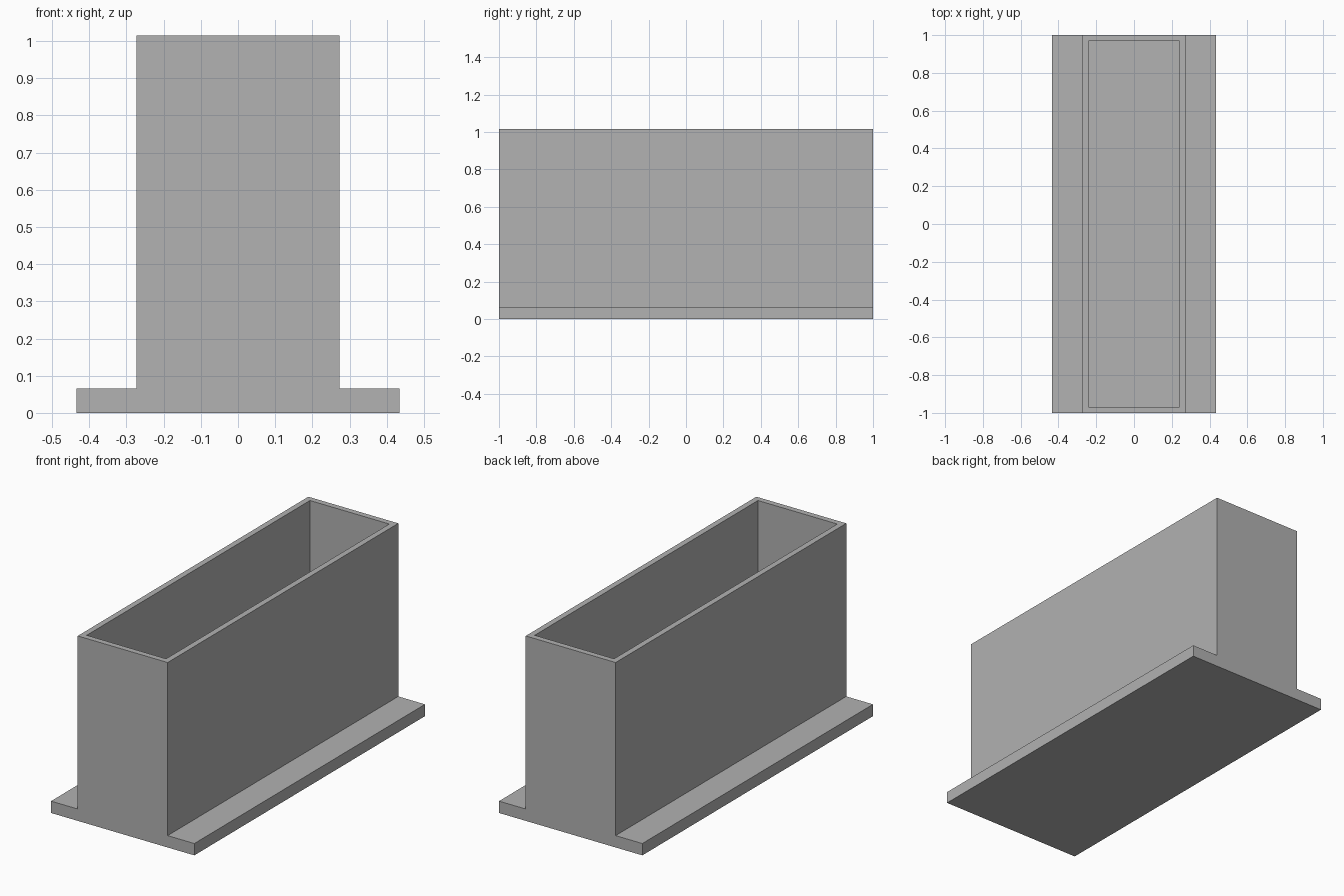
import bpy
import bmesh

# Remove the default cube
cube = bpy.data.objects.get("Cube")
if cube:
    bpy.data.objects.remove(cube, do_unlink=True)

BASE_X, BOX_X, HALF_Y = 0.435, 0.273, 1.0
BASE_Z, TOP_Z, WALL = 0.065, 1.015, 0.032

# Plain grey material
grey = bpy.data.materials.new("plain grey")
grey.use_nodes = True
colour = (0.445, 0.445, 0.445, 1)
grey.diffuse_color = colour
grey.node_tree.nodes["Principled BSDF"].inputs["Base Color"].default_value = colour

# Flanged body: stepped half profile, mirrored and extruded along y
half = [(BASE_X, 0), (BASE_X, BASE_Z), (BOX_X, BASE_Z), (BOX_X, TOP_Z)]
profile = half + [(-x, z) for x, z in reversed(half)]
bm = bmesh.new()
end = bm.faces.new([bm.verts.new((x, -HALF_Y, z)) for x, z in profile])
extruded = bmesh.ops.extrude_face_region(bm, geom=[end], use_keep_orig=True)["geom"]
moved = [v for v in extruded if isinstance(v, bmesh.types.BMVert)]
bmesh.ops.translate(bm, verts=moved, vec=(0, 2 * HALF_Y, 0))
bmesh.ops.recalc_face_normals(bm, faces=bm.faces)

# Open cavity: inset the top face to leave the rim, then sink it to the floor
top = max(bm.faces, key=lambda f: f.calc_center_median().z)
bmesh.ops.inset_region(bm, faces=[top], thickness=WALL, use_even_offset=True)
cavity = bmesh.ops.extrude_discrete_faces(bm, faces=[top])["faces"][0]
for v in cavity.verts:
    v.co.z = BASE_Z
bmesh.ops.recalc_face_normals(bm, faces=bm.faces)

mesh = bpy.data.meshes.new("flanged_open_box")
bm.to_mesh(mesh)
bm.free()
mesh.materials.append(grey)
box = bpy.data.objects.new("flanged_open_box", mesh)
bpy.context.collection.objects.link(box)
